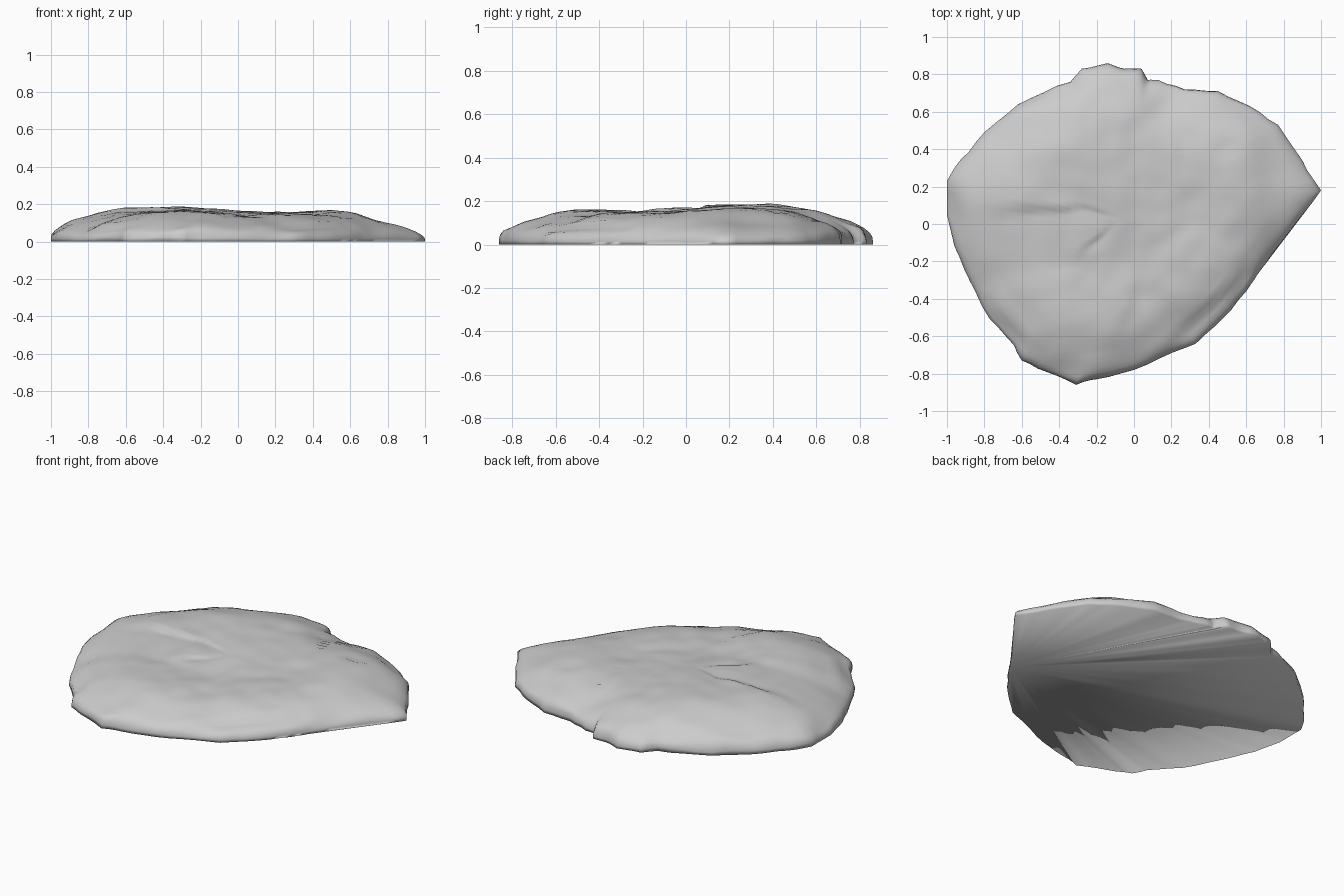
import bpy, bmesh, math
from mathutils import Vector, noise

cube = bpy.data.objects.get("Cube")
if cube:
    bpy.data.objects.remove(cube, do_unlink=True)

# Footprint of the slab, anticlockwise from the pointed tip
OUTLINE = [(1, .18), (.9, .34), (.77, .53), (.62, .63), (.45, .71), (.27, .72), (.13, .77),
           (.07, .77), (.04, .83), (-.05, .83), (-.14, .86), (-.28, .83), (-.34, .76),
           (-.41, .74), (-.62, .64), (-.8, .49), (-.93, .34), (-1, .23), (-1, .05),
           (-.96, -.12), (-.88, -.3), (-.77, -.51), (-.64, -.65), (-.6, -.73), (-.47, -.79),
           (-.31, -.86), (-.2, -.83), (0, -.78), (.2, -.69), (.33, -.64), (.48, -.5),
           (.6, -.36), (.66, -.27), (.73, -.17), (.87, .01)]
FAN_POINT = (.66, -.27)
CENTRE = Vector((-.05, .02))

# Overlapping weathered layers: centre x, y, crest height
LOBES = [(-.38, .27, .184), (-.33, -.47, .161), (.55, .34, .168), (.28, -.15, .151),
         (.0, .62, .144), (-.7, .05, .143), (.08, .22, .162)]
# Hollows: centre x, y, radius, depth
HOLLOWS = [(.3, .08, .1, .01), (.5, .41, .04, .02), (.15, .58, .07, .015),
           (-.8, -.33, .07, .02)]
# Ledges: point x, y, downhill direction in degrees, half length, reach, drop
LEDGES = [(-.5, .09, 270, .3, .12, .022), (.22, .42, 10, .2, .1, .02),
          (.4, -.42, 312, .33, .25, .036), (-.06, -.5, 340, .2, .1, .014),
          (-.22, -.08, 320, .14, .12, .014), (-.78, -.4, 215, .18, .15, .025),
          (.68, .45, 40, .2, .15, .015), (-.7, .45, 135, .25, .15, .015)]
# Rounded rim: scale of ring, share of the height
RIM = [(1, 0), (1, .14), (.996, .28), (.982, .41), (.96, .51), (.93, .6), (.895, .69),
       (.855, .77), (.81, .845), (.76, .91), (.71, .955), (.66, .985)]
INNER = [(.61 - .04 * i, 1) for i in range(15)]


def crest(x, y):
    """Height of the upper surface before the rim rounds it off."""
    h = max(top - .13 * ((x - cx) ** 2 + (y - cy) ** 2) for cx, cy, top in LOBES)
    for cx, cy, r, depth in HOLLOWS:
        h -= depth * math.exp(-((x - cx) ** 2 + (y - cy) ** 2) / r ** 2)
    for px, py, angle, half, reach, drop in LEDGES:
        c, s = math.cos(math.radians(angle)), math.sin(math.radians(angle))
        along = (y - py) * c - (x - px) * s
        out = (x - px) * c + (y - py) * s + .03 * noise.noise(Vector((along * 7, angle, 0)))
        if out > 0:
            h -= drop * min(1, out / .025) * math.exp(-(along / half) ** 2 - out / reach)
    h += .008 * noise.noise(Vector((x * 4, y * 4, 1))) + .006 * noise.noise(Vector((x * 9, y * 9, 5)))
    return h * (1 - .35 * max(0, (x - .6) / .4))


# Sample the footprint with extra, slightly chipped points on every edge
edge = []
for a, b in zip(OUTLINE, OUTLINE[1:] + OUTLINE[:1]):
    edge.append(Vector(a))
    for k in (1, 2):
        p = Vector(a).lerp(Vector(b), k / 3)
        edge.append(p * (1 + .012 * noise.noise(Vector((p.x * 9, p.y * 9, 2)))))
count = len(edge)

# Softened footprint, so that corners fade out towards the middle
soft = edge
for _ in range(12):
    soft = [(soft[i - 1] + soft[i] + soft[(i + 1) % count]) / 3 for i in range(count)]

bm = bmesh.new()
rings = []
for scale, share in RIM + INNER:
    ring = []
    for p, blunt in zip(edge, soft):
        q = CENTRE + (p.lerp(blunt, min(1, (1 - scale) * 5)) - CENTRE) * scale
        wobble = 1 + .5 * noise.noise(Vector((q.x * 5, q.y * 5, share * 3))) * (1 - share)
        ring.append(bm.verts.new((q.x, q.y, crest(q.x, q.y) * share * wobble)))
    rings.append(ring)

# Sides and upper surface
for low, high in zip(rings, rings[1:]):
    for i in range(count):
        j = (i + 1) % count
        bm.faces.new((low[i], low[j], high[j], high[i]))
peak = bm.verts.new((CENTRE.x, CENTRE.y, crest(*CENTRE)))
for i in range(count):
    bm.faces.new((rings[-1][i], rings[-1][(i + 1) % count], peak))

# Flat underside, fanned from one rim point
start = OUTLINE.index(FAN_POINT) * 3
base = rings[0][start:] + rings[0][:start]
for a, b in zip(base[1:], base[2:]):
    bm.faces.new((base[0], b, a))

mesh = bpy.data.meshes.new("rock_slab")
bm.to_mesh(mesh)
bm.free()
mesh.shade_smooth()

stone = bpy.data.materials.new("grey_stone")
stone.use_nodes = True
grey = (.6, .6, .6, 1)
stone.diffuse_color = grey
stone.node_tree.nodes["Principled BSDF"].inputs["Base Color"].default_value = grey
mesh.materials.append(stone)

slab = bpy.data.objects.new("rock_slab", mesh)
bpy.context.collection.objects.link(slab)
